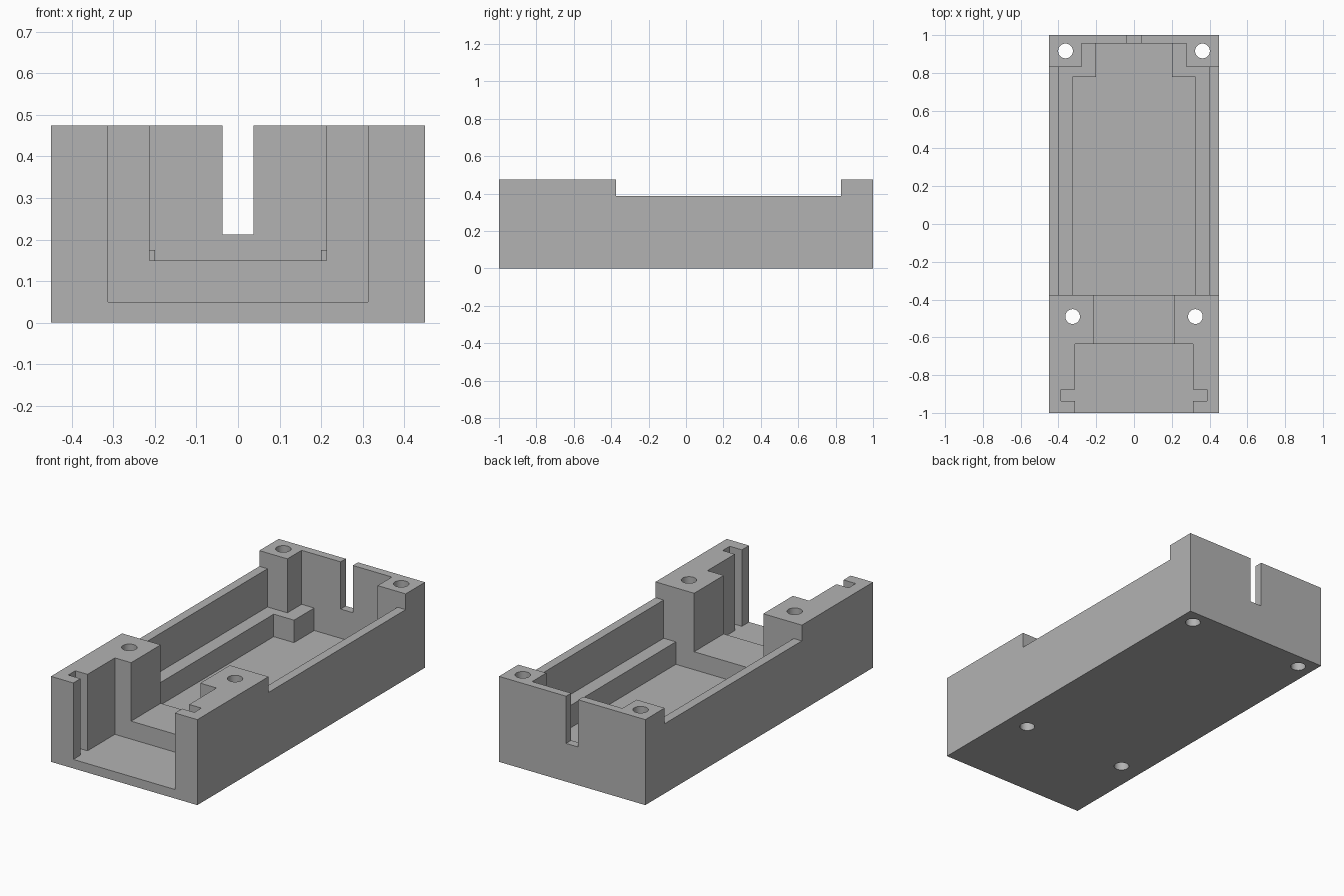
import bpy
import bmesh

if "Cube" in bpy.data.objects:
    bpy.data.objects.remove(bpy.data.objects["Cube"], do_unlink=True)

TOP, OVER = 0.475, 0.7          # body height, cutter overshoot height
FLOOR, LEDGE, RIM = 0.05, 0.175, 0.3875

grey = bpy.data.materials.new("light grey")
grey.use_nodes = True
colour = (0.45, 0.45, 0.45, 1)
grey.diffuse_color = colour
grey.node_tree.nodes["Principled BSDF"].inputs["Base Color"].default_value = colour


def prism(name, half_outline, z0, z1):
    """Mirror a right-hand plan outline across x and extrude it upward."""
    outline = half_outline + [(-x, y) for x, y in reversed(half_outline)]
    bm = bmesh.new()
    face = bm.faces.new([bm.verts.new((x, y, z0)) for x, y in outline])
    ext = bmesh.ops.extrude_face_region(bm, geom=[face])
    verts = [g for g in ext["geom"] if isinstance(g, bmesh.types.BMVert)]
    bmesh.ops.translate(bm, verts=verts, vec=(0, 0, z1 - z0))
    bmesh.ops.recalc_face_normals(bm, faces=bm.faces)
    mesh = bpy.data.meshes.new(name)
    bm.to_mesh(mesh)
    bm.free()
    mesh.materials.append(grey)
    obj = bpy.data.objects.new(name, mesh)
    bpy.context.collection.objects.link(obj)
    return obj


def slab(name, half_width, y0, y1, z0, z1=OVER):
    return prism(name, [(half_width, y0), (half_width, y1)], z0, z1)


# Solid body
body = slab("enclosure_base", 0.45, -1, 1, 0, TOP)

cutters = [
    # Side walls lowered between the end blocks
    slab("rim_cut", 0.6, -0.375, 0.83, RIM),
    # Open front bay with a panel groove on each side
    prism("front_bay_cut", [(0.3125, -1.1), (0.3125, -0.937), (0.3875, -0.937),
                            (0.3875, -0.875), (0.3125, -0.875), (0.3125, -0.635)],
          FLOOR, OVER),
    # Raised passage between the front posts
    slab("passage_cut", 0.2125, -0.8, 0, 0.15),
    # Wide cavity above the ledge, narrowing between the rear posts
    prism("upper_cavity_cut", [(0.4, -0.375), (0.4, 0.83), (0.2775, 0.83),
                               (0.2775, 0.955)], LEDGE, OVER),
    # Deep floor inside the ledge
    prism("lower_cavity_cut", [(0.325, -0.375), (0.325, 0.778), (0.2, 0.778),
                               (0.2, 0.955)], FLOOR, OVER),
    # Cable slot in the rear wall
    slab("cable_slot_cut", 0.0375, 0.9, 1.1, 0.2125),
]

# Screw holes through the four posts
for x, y in ((0.325, -0.49), (0.3625, 0.916)):
    for side in (-1, 1):
        bpy.ops.mesh.primitive_cylinder_add(vertices=40, radius=0.039, depth=2,
                                            location=(side * x, y, 0))
        hole = bpy.context.object
        hole.name = "screw_hole_cut"
        hole.data.materials.append(grey)
        cutters.append(hole)

# Carve the body, then discard the cutters
bpy.ops.object.select_all(action="DESELECT")
body.select_set(True)
bpy.context.view_layer.objects.active = body
for cutter in cutters:
    mod = body.modifiers.new(cutter.name, "BOOLEAN")
    mod.operation, mod.solver, mod.object = "DIFFERENCE", "EXACT", cutter
    bpy.ops.object.modifier_apply(modifier=mod.name)
    bpy.data.objects.remove(cutter, do_unlink=True)

bpy.ops.object.shade_smooth_by_angle()
